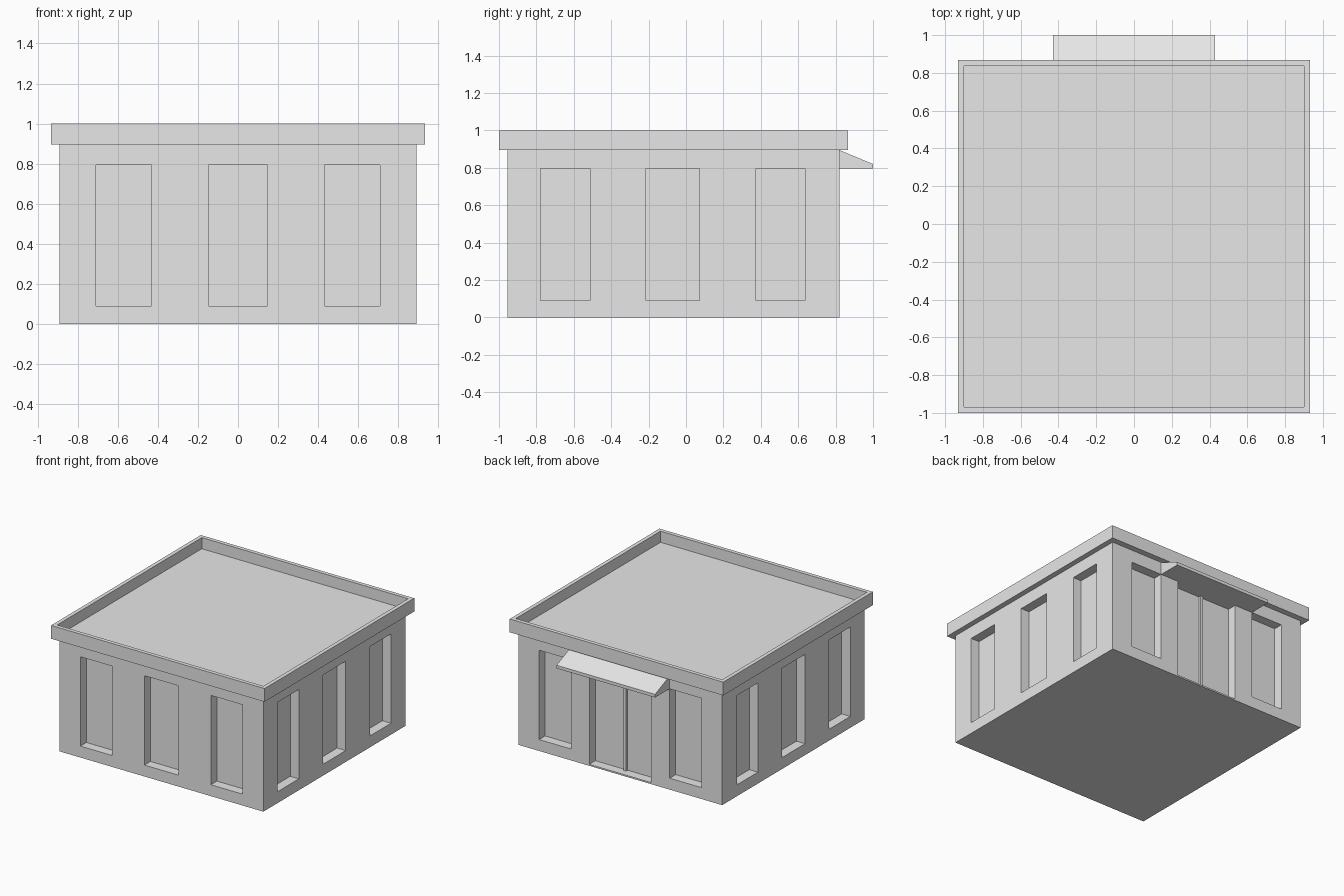
import bpy
import bmesh
from mathutils import Matrix, Vector

cube = bpy.data.objects.get("Cube")
if cube:
    bpy.data.objects.remove(cube, do_unlink=True)

GREY = (0.8, 0.8, 0.8, 1.0)
grey = bpy.data.materials.new("plain_grey")
grey.use_nodes = True
grey.diffuse_color = GREY
grey.node_tree.nodes["Principled BSDF"].inputs["Base Color"].default_value = GREY

X_WALL, Y_FRONT, Y_BACK = 0.89, -0.955, 0.82
WALL_TOP, DEPTH = 0.895, 0.075
SILL, HEAD = 0.09, 0.795


def add_box(bm, low, high):
    low, high = Vector(low), Vector(high)
    place = Matrix.Translation((low + high) / 2) @ Matrix.Diagonal((*(high - low), 1))
    return bmesh.ops.create_cube(bm, size=1, matrix=place)["verts"]


def finish(name, bm):
    bmesh.ops.recalc_face_normals(bm, faces=bm.faces)
    mesh = bpy.data.meshes.new(name)
    bm.to_mesh(mesh)
    bm.free()
    mesh.materials.append(grey)
    obj = bpy.data.objects.new(name, mesh)
    bpy.context.scene.collection.objects.link(obj)
    return obj


# Solid walls
bm = bmesh.new()
add_box(bm, (-X_WALL, Y_FRONT, 0), (X_WALL, Y_BACK, WALL_TOP))
walls = finish("walls", bm)

# Recesses for the windows and the back doorway
bm = bmesh.new()
OUT = 0.1
for x0, x1 in ((-0.708, -0.432), (-0.148, 0.148), (0.432, 0.708)):
    add_box(bm, (x0, Y_FRONT - OUT, SILL), (x1, Y_FRONT + DEPTH, HEAD))
    if x0 * x1 > 0:
        add_box(bm, (x0, Y_BACK - DEPTH, SILL), (x1, Y_BACK + OUT, HEAD))
for y0, y1 in ((-0.778, -0.512), (-0.213, 0.072), (0.375, 0.637)):
    add_box(bm, (X_WALL - DEPTH, y0, SILL), (X_WALL + OUT, y1, HEAD))
    add_box(bm, (-X_WALL - OUT, y0, SILL), (DEPTH - X_WALL, y1, HEAD))
add_box(bm, (-0.27, Y_BACK - DEPTH, 0.012), (0.27, Y_BACK + OUT, HEAD))
cutter = finish("opening_cutter", bm)
cutter.hide_render = True

cut = walls.modifiers.new("openings", "BOOLEAN")
cut.operation = "DIFFERENCE"
cut.solver = "EXACT"
cut.object = cutter
graph = bpy.context.evaluated_depsgraph_get()
cut_mesh = bpy.data.meshes.new_from_object(walls.evaluated_get(graph))
walls.modifiers.clear()
walls.data = cut_mesh
bpy.data.objects.remove(cutter, do_unlink=True)

# Thin post between the two door leaves
bm = bmesh.new()
add_box(bm, (-0.01, Y_BACK - DEPTH - 0.01, 0.012), (0.01, Y_BACK - DEPTH + 0.02, HEAD))
finish("door_post", bm)

# Roof slab with a raised parapet around a sunken deck
bm = bmesh.new()
add_box(bm, (-0.932, -1, WALL_TOP), (0.932, 0.867, 1))
bm.faces.ensure_lookup_table()
deck = max(bm.faces, key=lambda f: f.calc_center_median().z)
bmesh.ops.inset_region(bm, faces=[deck], thickness=0.044)
rim = bmesh.ops.extrude_discrete_faces(bm, faces=[deck])["faces"]
bmesh.ops.translate(bm, verts=rim[0].verts, vec=(0, 0, -0.088))
finish("roof", bm)

# Sloping canopy over the back doorway
bm = bmesh.new()
profile = ((Y_BACK, HEAD), (1, HEAD), (1, 0.82), (Y_BACK, WALL_TOP))
side = bm.faces.new([bm.verts.new((-0.43, y, z)) for y, z in profile])
new = bmesh.ops.extrude_face_region(bm, geom=[side])["geom"]
bmesh.ops.translate(bm, verts=[v for v in new if isinstance(v, bmesh.types.BMVert)],
                    vec=(0.86, 0, 0))
finish("canopy", bm)
